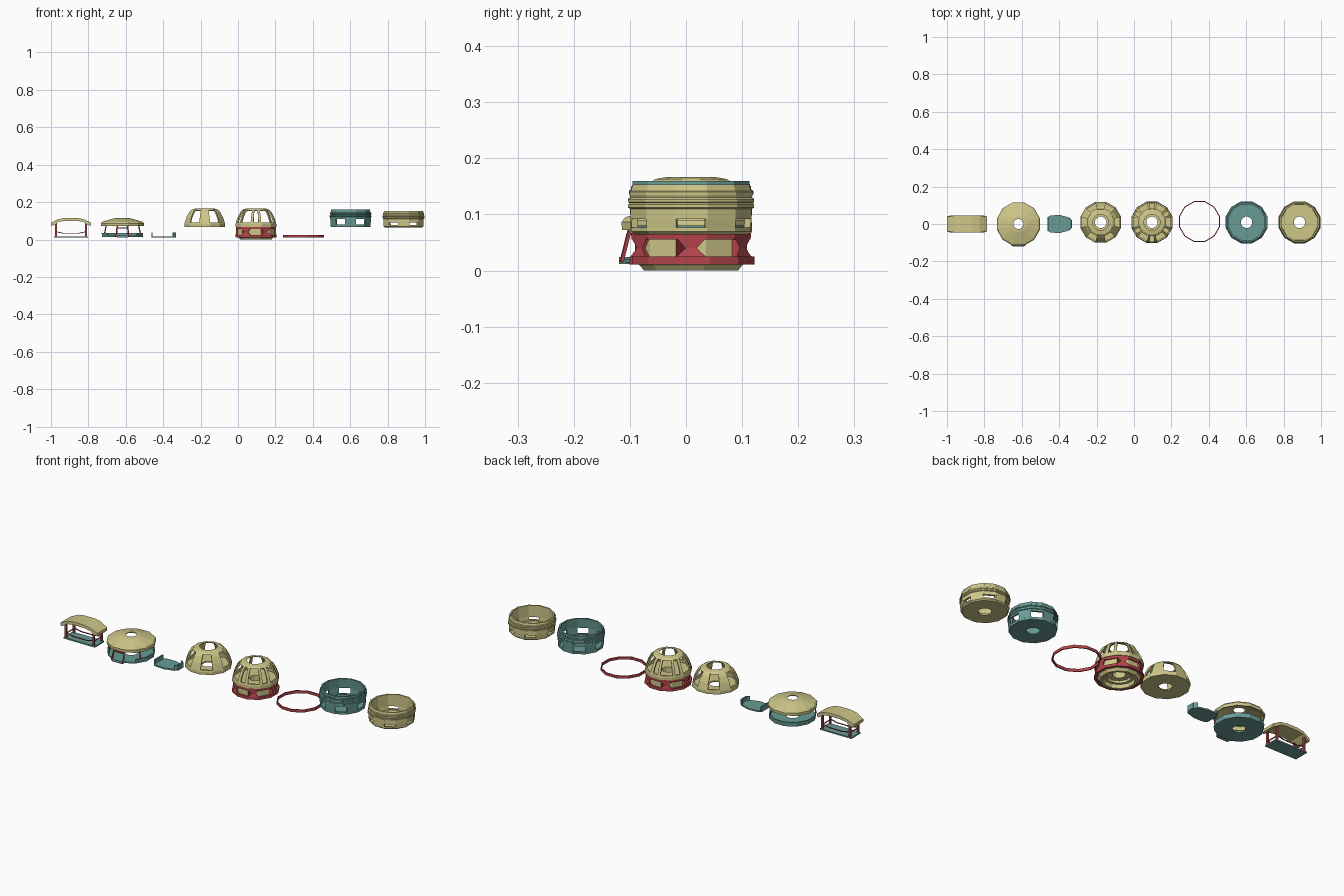
import bpy, bmesh
from math import sin, cos, tan, pi, radians
from mathutils import Vector

if "Cube" in bpy.data.objects:
    bpy.data.objects.remove(bpy.data.objects["Cube"])


def material(name, rgb):
    m = bpy.data.materials.new(name)
    m.diffuse_color = (*rgb, 1)
    m.use_nodes = True
    m.node_tree.nodes["Principled BSDF"].inputs["Base Color"].default_value = m.diffuse_color
    return m


TAN = material("tan", (0.62, 0.57, 0.25))
TEAL = material("teal", (0.14, 0.33, 0.30))
RED = material("red", (0.47, 0.06, 0.07))
CY = 0.009
ALL = range(12)
EVEN = range(0, 12, 2)   # facets with openings
ODD = range(1, 12, 2)    # solid facets


def finish(bm, name, mat):
    bmesh.ops.remove_doubles(bm, verts=bm.verts, dist=1e-5)
    bmesh.ops.recalc_face_normals(bm, faces=bm.faces)
    me = bpy.data.meshes.new(name)
    bm.to_mesh(me)
    bm.free()
    ob = bpy.data.objects.new(name, me)
    bpy.context.collection.objects.link(ob)
    me.materials.append(mat)
    return ob


def ring(name, cx, prof, mat, facets=ALL, spans=((-1, 1),), cy=CY):
    """Sweep a closed (apothem, z[, width]) section across facets of a 12-sided ring."""
    bm = bmesh.new()
    k15 = tan(pi / 12)
    for f in facets:
        n = Vector((cos(f * pi / 6), sin(f * pi / 6), 0))
        t = Vector((-n.y, n.x, 0))
        for s in spans:
            ends = [[bm.verts.new(Vector((cx, cy, p[1])) + n * p[0]
                     + t * p[0] * k15 * w * (p[2] if len(p) > 2 else 1)) for p in prof] for w in s]
            m = len(prof)
            for i in range(m):
                j = (i + 1) % m
                bm.faces.new((ends[0][i], ends[0][j], ends[1][j], ends[1][i]))
            if len(facets) < 12 or s != (-1, 1):
                bm.faces.new(ends[0])
                bm.faces.new(ends[1][::-1])
    return finish(bm, name, mat)


def prism(name, pts, lo, hi, mat, axis='z'):
    """Extrude a 2D outline along z (xy outline) or y (xz outline)."""
    bm = bmesh.new()
    put = (lambda p, h: (p[0], p[1], h)) if axis == 'z' else (lambda p, h: (p[0], h, p[1]))
    a = [bm.verts.new(put(p, lo)) for p in pts]
    b = [bm.verts.new(put(p, hi)) for p in pts]
    bm.faces.new(a)
    bm.faces.new(b)
    for i in range(len(pts)):
        j = (i + 1) % len(pts)
        bm.faces.new((a[i], a[j], b[j], b[i]))
    return finish(bm, name, mat)


def box(name, x0, x1, y0, y1, z0, z1, mat):
    return prism(name, [(x0, y0), (x1, y0), (x1, y1), (x0, y1)], z0, z1, mat)


def bar(name, p, q, w, mat):
    """Square bar between two points."""
    p, q = Vector(p), Vector(q)
    bm = bmesh.new()
    bmesh.ops.create_cube(bm, size=1)
    rot = (q - p).to_track_quat('Z', 'Y').to_matrix()
    for v in bm.verts:
        v.co = (p + q) / 2 + rot @ Vector((v.co.x * w, v.co.y * w, v.co.z * (q - p).length))
    return finish(bm, name, mat)


# ribbed domes: floor, foot ring, tapering ribs and top ring
def dome(name, cx, spans):
    ring(name + "_floor", cx, [(.03, .068), (.109, .068), (.109, .074), (.03, .074)], TAN)
    ring(name + "_foot", cx, [(.109, .07), (.109, .082), (.107, .09), (.099, .09), (.101, .07)], TAN)
    ring(name + "_ribs", cx, [(.107, .09), (.098, .118), (.083, .147), (.07, .16),
                              (.063, .156), (.076, .142), (.091, .115), (.099, .09)], TAN, ODD, spans)
    ring(name + "_top_ring", cx, [(.074, .156), (.064, .163), (.042, .167), (.042, .164), (.063, .158), (.07, .153)], TAN)


dome("open_dome", -.178, ((-1, 1),))
dome("based_dome", .096, ((-1, -.45), (.45, 1)))

# stepped base under the second dome with red frame
ring("stepped_base", .096, [(.084, 0), (.09, .008), (.097, .015), (.1, .025), (.1, .058), (.104, .069),
                            (.03, .069), (.03, .03), (.055, .03), (.055, .018), (.068, .018), (.072, 0)], TAN)
HOOP = [(.109, .011), (.109, .025), (.104, .025), (.104, .011)]
ring("frame_lower_hoop", .096, [(.11, .011), (.11, .025), (.097, .025), (.097, .011)], RED)
ring("frame_upper_hoop", .096, [(.106, .055), (.107, .067), (.099, .067), (.099, .055)], RED)
ring("frame_pillars", .096, [(.11, .022, 1), (.106, .04, .35), (.107, .06, 1),
                             (.1, .06, 1), (.1, .04, .35), (.1, .022, 1)], RED, EVEN)

# loose hoop
ring("loose_hoop", .35, HOOP, RED, cy=.013)

# teal drum with six tall windows
X = .602
ring("teal_drum_floor", X, [(.03, .068), (.106, .068), (.106, .075), (.03, .075)], TEAL)
ring("teal_drum_sill", X, [(.106, .068), (.107, .08), (.098, .08), (.098, .068)], TEAL)
ring("teal_drum_pillars", X, [(.107, .078), (.109, .112), (.1, .112), (.098, .078)], TEAL, ODD)
ring("teal_drum_upper_wall", X, [(.109, .11), (.109, .12), (.112, .122), (.112, .128), (.109, .13),
                                 (.108, .135), (.111, .137), (.111, .142), (.107, .145), (.107, .15),
                                 (.105, .151), (.104, .16), (.096, .16), (.1, .11)], TEAL)

# tan drum with six low slots
X = .885
ring("tan_drum_floor", X, [(.03, .064), (.1, .064), (.1, .072), (.03, .072)], TAN)
ring("tan_drum_sill", X, [(.1, .064), (.107, .07), (.107, .077), (.095, .077), (.095, .064)], TAN)
SLOT = [(.107, .076), (.108, .093), (.097, .093), (.095, .076)]
ring("tan_drum_solid_panels", X, SLOT, TAN, ODD)
ring("tan_drum_slot_sides", X, SLOT, TAN, EVEN, ((-1, -.92), (.92, 1)))
ring("tan_drum_upper_wall", X, [(.108, .092), (.108, .11), (.112, .112), (.112, .118), (.11, .12),
                                (.112, .122), (.112, .127), (.108, .13), (.11, .135), (.11, .14),
                                (.107, .142), (.104, .153), (.097, .153), (.097, .092)], TAN)

# covered round stall: roof shell, low floor, red posts
X = -.618
ring("stall_roof", X, [(.114, .072), (.115, .087), (.108, .095), (.045, .113), (.026, .115),
                       (.026, .111), (.045, .108), (.105, .089), (.109, .072)], TAN, cy=0)
ring("stall_floor", X, [(.03, .014), (.109, .014), (.109, .021), (.03, .021)], TEAL, cy=0)
ring("stall_low_wall", X, [(.109, .014), (.111, .036), (.105, .036), (.103, .014)], TEAL,
     [0, 1, 2, 3, 4, 5, 6, 7, 11], cy=0)
for i, s in enumerate((-1, 1)):
    bar(f"stall_front_post_{i}", (X + s * .033, -.115, .015), (X + s * .028, -.1, .074), .006, RED)
    bar(f"stall_front_brace_{i}", (X + s * .095, -.06, .035), (X + s * .085, -.055, .085), .005, RED)
bar("stall_front_rail", (X - .034, -.114, .02), (X + .034, -.114, .02), .006, RED)
bar("stall_front_lintel", (X - .03, -.104, .062), (X + .03, -.104, .062), .006, RED)
box("stall_front_step", X - .03, X + .03, -.119, -.1, .012, .024, TEAL)

# open platform with end walls
prism("platform_floor", [(-.463, -.036), (-.445, -.046), (-.395, -.048), (-.345, -.034), (-.331, -.02),
                         (-.331, .02), (-.345, .034), (-.395, .048), (-.445, .046), (-.463, .036)],
      .01, .017, TEAL)
box("platform_left_wall", -.463, -.457, -.036, .036, .012, .038, TEAL)
box("platform_right_wall", -.338, -.331, -.021, .021, .012, .038, TEAL)
for i, s in enumerate((-1, 1)):
    prism(f"platform_corner_wall_{i}", [(-.347, s * .034), (-.331, s * .02), (-.337, s * .018), (-.35, s * .03)],
          .012, .038, TEAL)

# long canopy: arched roof, floor, posts and sagging rails
X = -.893
half = [(.107, .075), (.107, .09), (.068, .109), (.03, .116)]
under = [(.03, .1), (.066, .095), (.092, .077)]
arch = half + [(-x, z) for x, z in half[::-1]] + [(-x, z) for x, z in under[::-1]] + under
roof = prism("canopy_roof", [(X + x, z) for x, z in arch], -.045, .045, TAN, 'y')
for v in roof.data.vertices:          # pinch the ends
    if abs(v.co.x - X) > .1:
        v.co.y *= .88
box("canopy_floor", X - .092, X + .09, -.038, .038, .01, .017, TEAL)
for sx in (-1, 1):
    for sy in (-1, 1):
        x, y = X + sx * .08, sy * .033
        box("canopy_post", x - .005, x + .005, y - .005, y + .005, .012, .09, RED)
    bar("canopy_end_rail", (X + sx * .08, -.033, .038), (X + sx * .08, .033, .038), .004, RED)
for sy in (-1, 1):
    sag = [(-.08, .042), (-.04, .033), (.04, .033), (.08, .042)]
    for a, b in zip(sag, sag[1:]):
        bar("canopy_side_rail", (X + a[0], sy * .033, a[1]), (X + b[0], sy * .033, b[1]), .004, RED)
